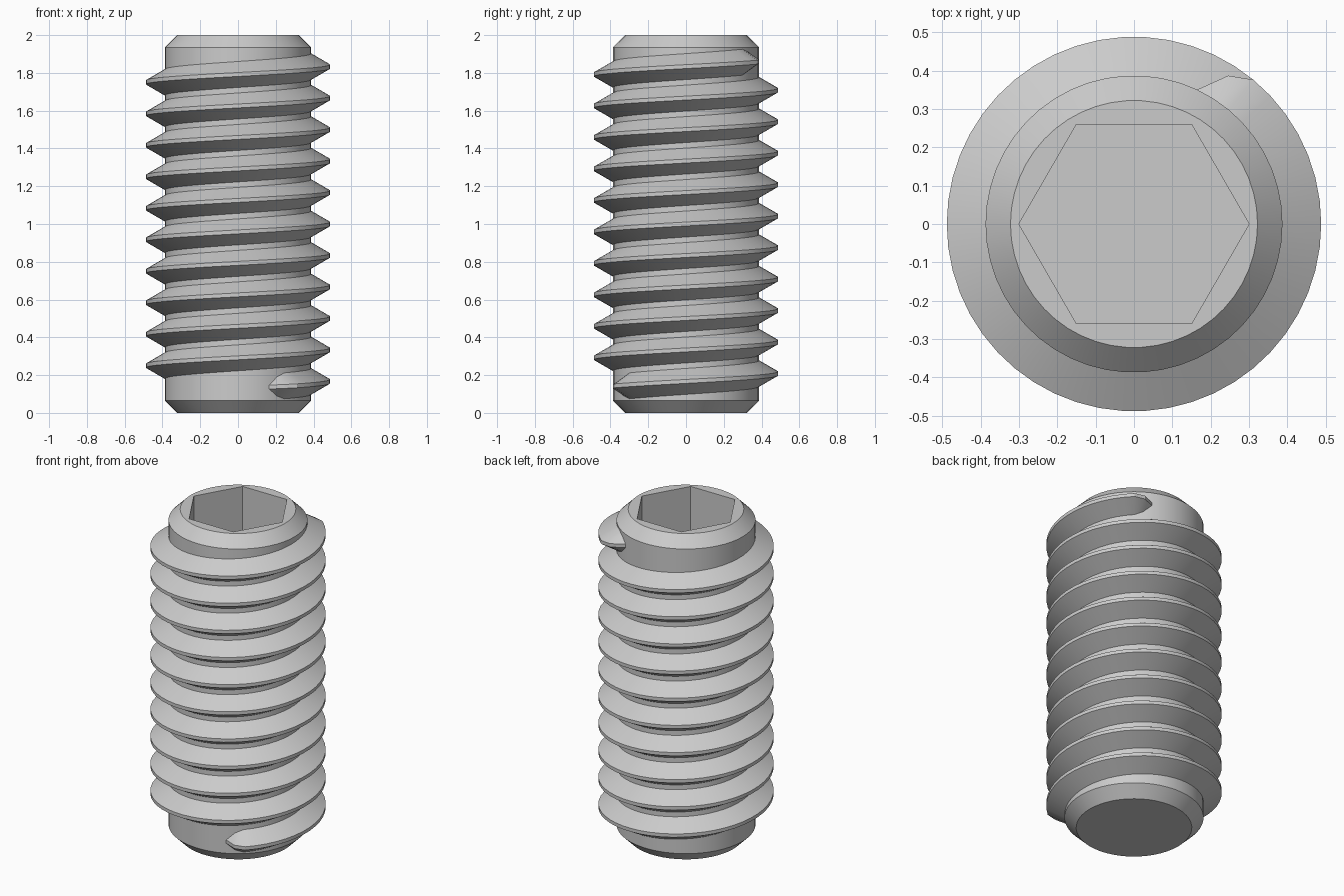
import bpy, bmesh
from math import cos, sin, radians, tan, tau

if "Cube" in bpy.data.objects:
    bpy.data.objects.remove(bpy.data.objects["Cube"])

SEGMENTS = 50
TURNS = 10
PITCH = 1 / 6
CORE_R, CREST_R = 0.387, 0.488
CHAMFER = 0.065
SOCKET_R, SOCKET_DEPTH = 0.3, 0.58

steel = bpy.data.materials.new("steel_grey")
steel.use_nodes = True
steel.diffuse_color = (0.6, 0.6, 0.6, 1)
steel.node_tree.nodes["Principled BSDF"].inputs["Base Color"].default_value = (0.6, 0.6, 0.6, 1)


def finish(bm, name):
    bmesh.ops.recalc_face_normals(bm, faces=bm.faces)
    mesh = bpy.data.meshes.new(name)
    bm.to_mesh(mesh)
    bm.free()
    mesh.materials.append(steel)
    obj = bpy.data.objects.new(name, mesh)
    bpy.context.collection.objects.link(obj)
    bpy.ops.object.select_all(action='DESELECT')
    obj.select_set(True)
    bpy.context.view_layer.objects.active = obj
    bpy.ops.object.shade_smooth_by_angle(angle=radians(30))


def ring(bm, radius, z, sides):
    verts = [bm.verts.new((radius * cos(tau * i / sides), radius * sin(tau * i / sides), z))
             for i in range(sides)]
    return verts, [bm.edges.new((verts[i - 1], verts[i])) for i in range(sides)]


# Chamfered core with a hexagonal socket sunk into the top
bm = bmesh.new()
outline = [(CORE_R - CHAMFER, 0), (CORE_R, CHAMFER), (CORE_R, 2 - CHAMFER), (CORE_R - CHAMFER, 2)]
rings = [ring(bm, r, z, SEGMENTS) for r, z in outline]
rings += [ring(bm, SOCKET_R, z, 6) for z in (2, 2 - SOCKET_DEPTH)]
for lower, upper in zip(rings, rings[1:]):
    bmesh.ops.bridge_loops(bm, edges=lower[1] + upper[1])
bm.faces.new(rings[0][0])
bm.faces.new(rings[-1][0])
finish(bm, "core")

# Helical thread: a 60 degree section that sinks into the core at both ends
bm = bmesh.new()
base_r = CORE_R - 0.007
crest_half = PITCH / 16
first, last = -9, TURNS * SEGMENTS + 9
sections = []
for step in range(first, last + 1):
    angle = tau * step / SEGMENTS
    z = 1 + PITCH * (step / SEGMENTS - TURNS / 2)
    from_end = min(step - first, last - step)
    crest = {0: CORE_R, 1: 0.458}.get(from_end, CREST_R)
    base_half = crest_half + (crest - base_r) * tan(radians(30))
    section = [(base_r, -base_half), (crest, -crest_half), (crest, crest_half), (base_r, base_half)]
    sections.append([bm.verts.new((r * cos(angle), r * sin(angle), z + dz)) for r, dz in section])
for a, b in zip(sections, sections[1:]):
    for i in range(4):
        bm.faces.new((a[i - 1], a[i], b[i], b[i - 1]))
bm.faces.new(sections[0])
bm.faces.new(sections[-1])
finish(bm, "thread")
